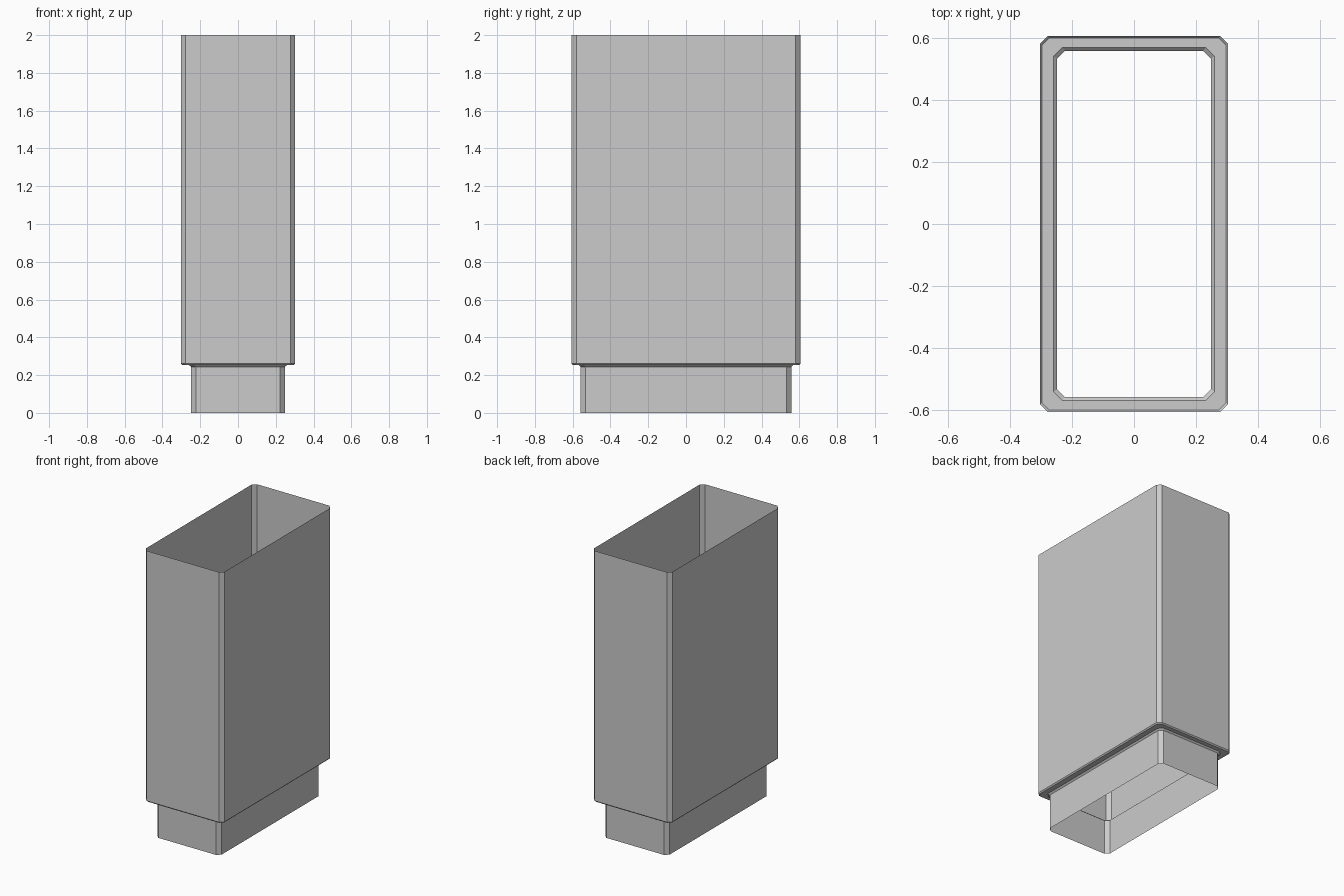
import bpy, bmesh

if "Cube" in bpy.data.objects:
    bpy.data.objects.remove(bpy.data.objects["Cube"])


def ring_points(hx, hy, c):
    # rectangle with chamfered corners, counter-clockwise
    return [(hx, -hy + c), (hx, hy - c), (hx - c, hy), (-hx + c, hy),
            (-hx, hy - c), (-hx, -hy + c), (-hx + c, -hy), (hx - c, -hy)]


def sleeve(name, rings):
    # open thin-walled tube skinned through a stack of chamfered rings
    bm = bmesh.new()
    loops = [[bm.verts.new((x, y, z)) for x, y in ring_points(hx, hy, c)]
             for hx, hy, c, z in rings]
    for a, b in zip(loops, loops[1:]):
        for i in range(8):
            j = (i + 1) % 8
            bm.faces.new((a[i], a[j], b[j], b[i]))
    mesh = bpy.data.meshes.new(name)
    bm.to_mesh(mesh)
    bm.free()
    obj = bpy.data.objects.new(name, mesh)
    bpy.context.collection.objects.link(obj)
    return obj


# collar, small bevel, ledge, small bevel, tall body: half x, half y, chamfer, z
sleeve("stepped_sleeve", [
    (0.248, 0.558, 0.025, 0.0),
    (0.248, 0.558, 0.025, 0.243),
    (0.259, 0.568, 0.028, 0.253),
    (0.296, 0.599, 0.023, 0.253),
    (0.303, 0.606, 0.025, 0.261),
    (0.303, 0.606, 0.025, 2.0),
])
